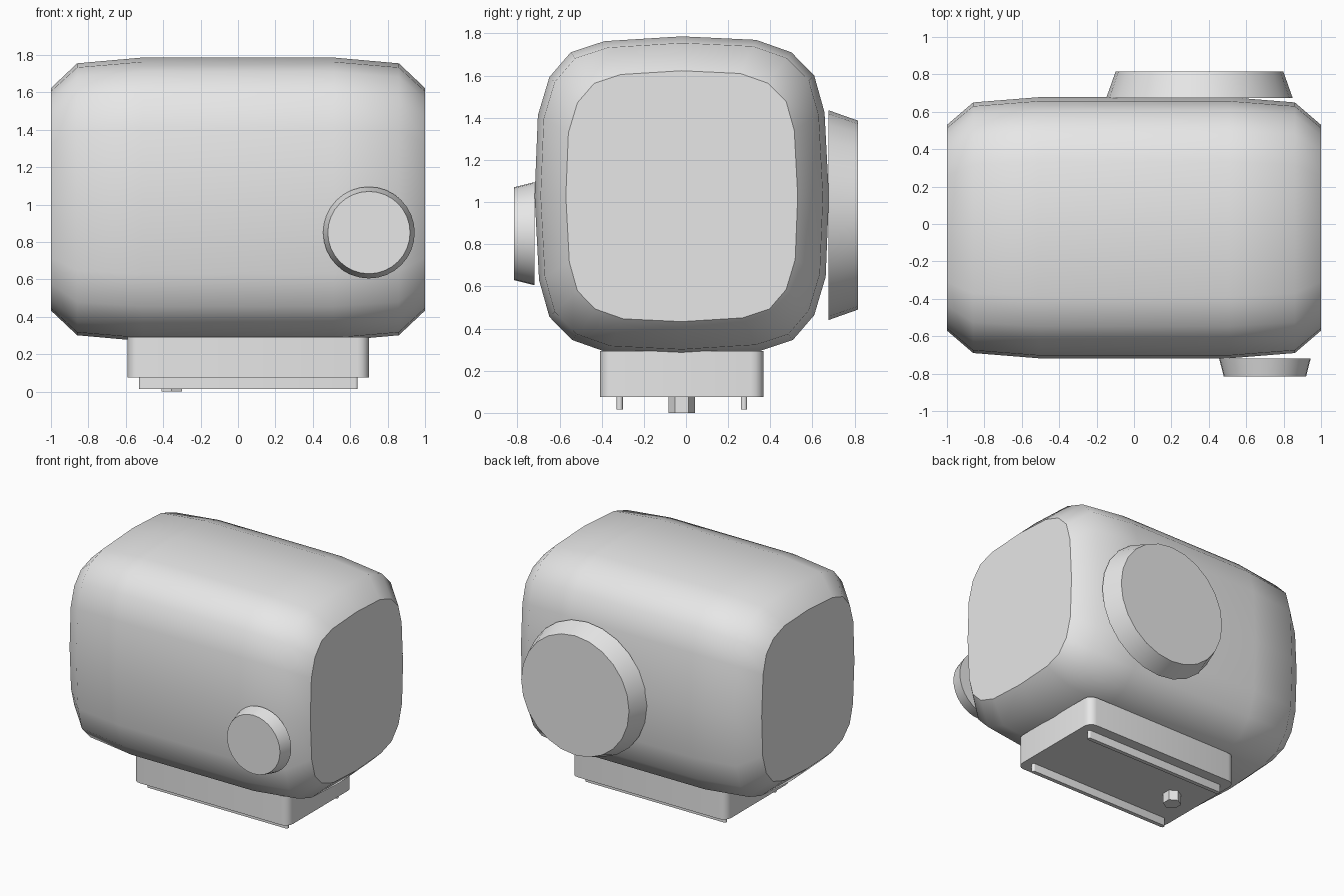
import bpy, bmesh, math

if "Cube" in bpy.data.objects:
    bpy.data.objects.remove(bpy.data.objects["Cube"])

grey = bpy.data.materials.new("light_grey")
grey.diffuse_color = (0.8, 0.8, 0.8, 1)
grey.use_nodes = True
grey.node_tree.nodes["Principled BSDF"].inputs["Base Color"].default_value = grey.diffuse_color
YC = -0.02  # symmetry plane of body and base


def loft(name, rings, angle=40):
    """Skin a closed solid through rings of equal point count."""
    bm = bmesh.new()
    loops = [[bm.verts.new(p) for p in r] for r in rings]
    n = len(loops[0])
    for a, b in zip(loops, loops[1:]):
        for i in range(n):
            j = (i + 1) % n
            bm.faces.new((a[i], a[j], b[j], b[i]))
    bm.faces.new(loops[0])
    bm.faces.new(loops[-1])
    bmesh.ops.recalc_face_normals(bm, faces=bm.faces)
    me = bpy.data.meshes.new(name)
    bm.to_mesh(me)
    bm.free()
    me.materials.append(grey)
    ob = bpy.data.objects.new(name, me)
    bpy.context.collection.objects.link(ob)
    bpy.ops.object.select_all(action='DESELECT')
    ob.select_set(True)
    bpy.context.view_layer.objects.active = ob
    bpy.ops.object.shade_smooth_by_angle(angle=math.radians(angle))
    return ob


def circle(n, r, offset=0.0):
    return [(r * math.cos(offset + 2 * math.pi * i / n),
             r * math.sin(offset + 2 * math.pi * i / n)) for i in range(n)]


def rounded_rect(hx, hy, r, seg=4):
    pts = []
    for k, (sx, sy) in enumerate([(1, 1), (-1, 1), (-1, -1), (1, -1)]):
        for i in range(seg + 1):
            a = math.pi / 2 * (k + i / seg)
            pts.append((sx * (hx - r) + r * math.cos(a), sy * (hy - r) + r * math.sin(a)))
    return pts


def prism(name, outline, cx, cy, z0, z1, angle=40):
    return loft(name, [[(cx + x, cy + y, z) for x, y in outline] for z in (z0, z1)], angle)


# Body: one squarish 20-sided section, scaled along x
quarter = [(1, 0), (0.97, 0.525), (0.90, 0.755), (0.745, 0.90), (0.505, 0.978)]
section = []
for k in range(4):
    for i, (u, v) in enumerate(quarter):
        # swap axes each quarter turn so the section is mirrored both ways
        p = [(u, v), (-v, u), (-u, -v), (v, -u)][k]
        section.append(p)
stations = [(1.0, 0.55, 0.595), (0.86, 0.67, 0.727), (0.51, 0.698, 0.758)]
stations = [(-x, a, b) for x, a, b in stations] + stations[::-1]
loft("body", [[(x, YC + a * u, 1.028 + b * v) for u, v in section]
              for x, a, b in stations], 42)


# Tapered round knobs: large on the back, small on the front
def knob(name, cx, cz, y0, r0, y1, r1, n):
    loft(name, [[(cx + x, y, cz + z) for x, z in circle(n, r, math.pi / 2)]
                for y, r in ((y0, r0), (y1, r1))])


knob("back_knob", 0.35, 0.938, 0.675, 0.498, 0.816, 0.448, 24)
knob("front_knob", 0.70, 0.85, -0.718, 0.245, -0.816, 0.22, 32)

# Base block with rounded upright corners
prism("base", rounded_rect(0.645, 0.388, 0.06), 0.055, YC, 0.075, 0.293)

# Two thin rails under the base
for side, label in ((-1, "front_rail"), (1, "back_rail")):
    prism(label, rounded_rect(0.585, 0.015, 0.0145), 0.055, YC + side * 0.295, 0.015, 0.076)

# Hexagonal stud under the base
prism("stud", circle(6, 0.063, math.pi / 2), -0.355, YC, 0.0, 0.076, 30)
